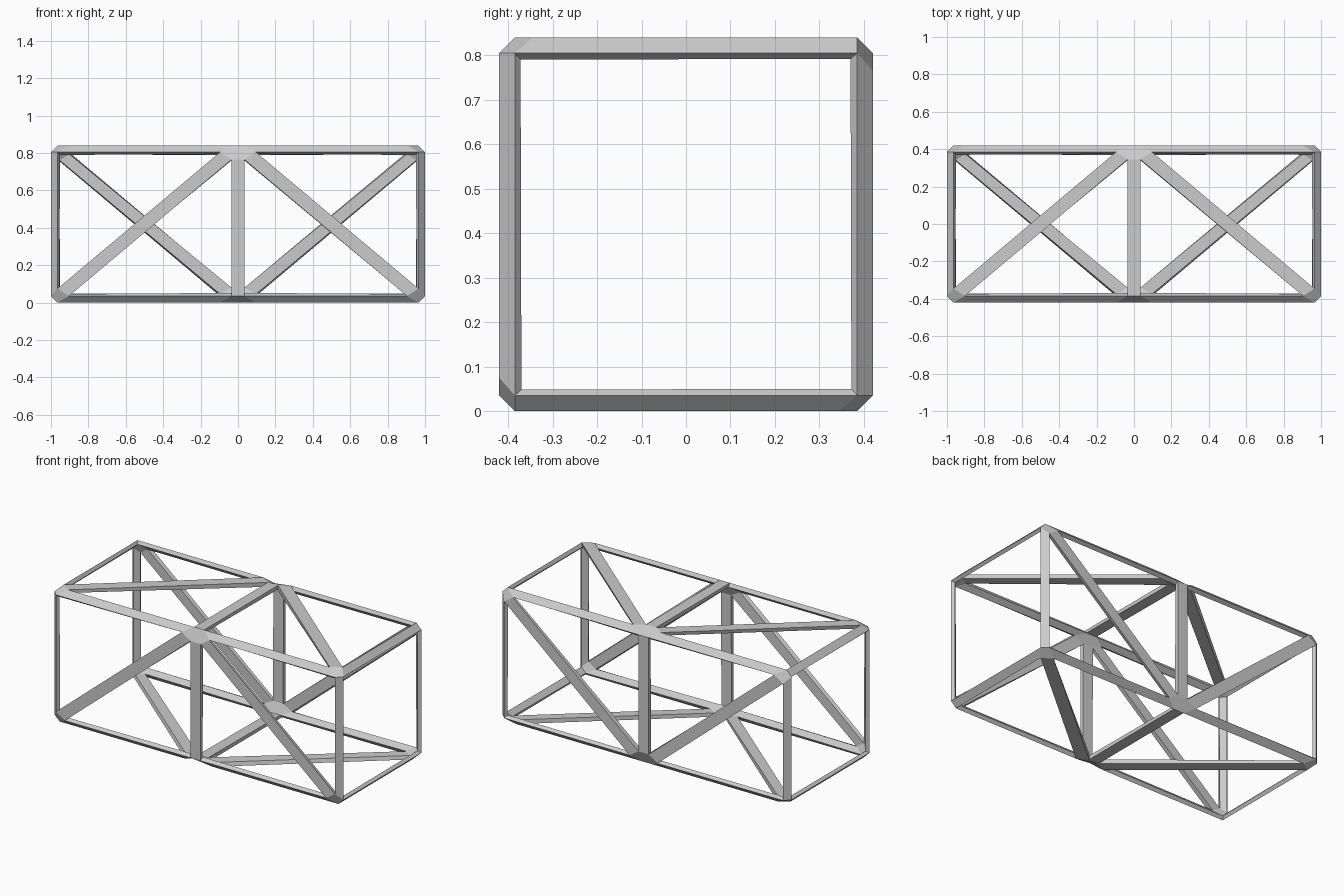
import bpy, bmesh
from mathutils import Vector

if "Cube" in bpy.data.objects:
    bpy.data.objects.remove(bpy.data.objects["Cube"])

HALF, HEIGHT, INSET, THICK = 0.42, 0.84, 0.035, 0.026

# Cage: three square stations along x, corners in ring order
ring = [(-HALF, 0), (HALF, 0), (HALF, HEIGHT), (-HALF, HEIGHT)]  # y, z
cage = bmesh.new()
st = [[cage.verts.new((x, y, z)) for y, z in ring] for x in (-1, 0, 1)]
for end in (st[0], st[2]):
    cage.faces.new(end)
FB, BB, BT, FT = range(4)
# Each side: (corner at the middle where both diagonals meet, opposite corner)
for apex, foot in ((FT, FB), (BT, FT), (BB, BT), (FB, BB)):
    for end in (st[0], st[2]):
        mid = st[1]
        cage.faces.new((mid[apex], mid[foot], end[foot]))
        cage.faces.new((mid[apex], end[foot], end[apex]))
bmesh.ops.recalc_face_normals(cage, faces=cage.faces[:])
cage.normal_update()

# Inset corner points of every cage face
bm = bmesh.new()
pt = {}
for f in cage.faces:
    for l in f.loops:
        p = l.vert.co
        a = (l.link_loop_next.vert.co - p).normalized()
        b = (l.link_loop_prev.vert.co - p).normalized()
        pt[l] = bm.verts.new(p + (a + b) * INSET / a.cross(b).length)

# One flat bar per cage edge, bridging the two neighbouring openings
for e in cage.edges:
    l1, l2 = e.link_loops
    bm.faces.new((pt[l1.link_loop_next], pt[l1], pt[l2.link_loop_next], pt[l2]))

# One joint plate per cage vertex, walking around its faces
for v in cage.verts:
    start = l = v.link_loops[0]
    loop = []
    while True:
        loop.append(pt[l])
        l = l.link_loop_prev.link_loop_radial_next
        if l == start:
            break
    bm.faces.new(loop)
bmesh.ops.recalc_face_normals(bm, faces=bm.faces[:])
bm.normal_update()
c = Vector((0, 0, HEIGHT / 2))
if sum((f.calc_center_median() - c).dot(f.normal) for f in bm.faces) < 0:
    bmesh.ops.reverse_faces(bm, faces=bm.faces[:])

me = bpy.data.meshes.new("truss_frame")
bm.to_mesh(me)
bm.free()
cage.free()
truss = bpy.data.objects.new("truss_frame", me)
bpy.context.collection.objects.link(truss)

# Bar thickness, grown inwards
mod = truss.modifiers.new("thickness", 'SOLIDIFY')
mod.thickness = THICK
mod.offset = -1
